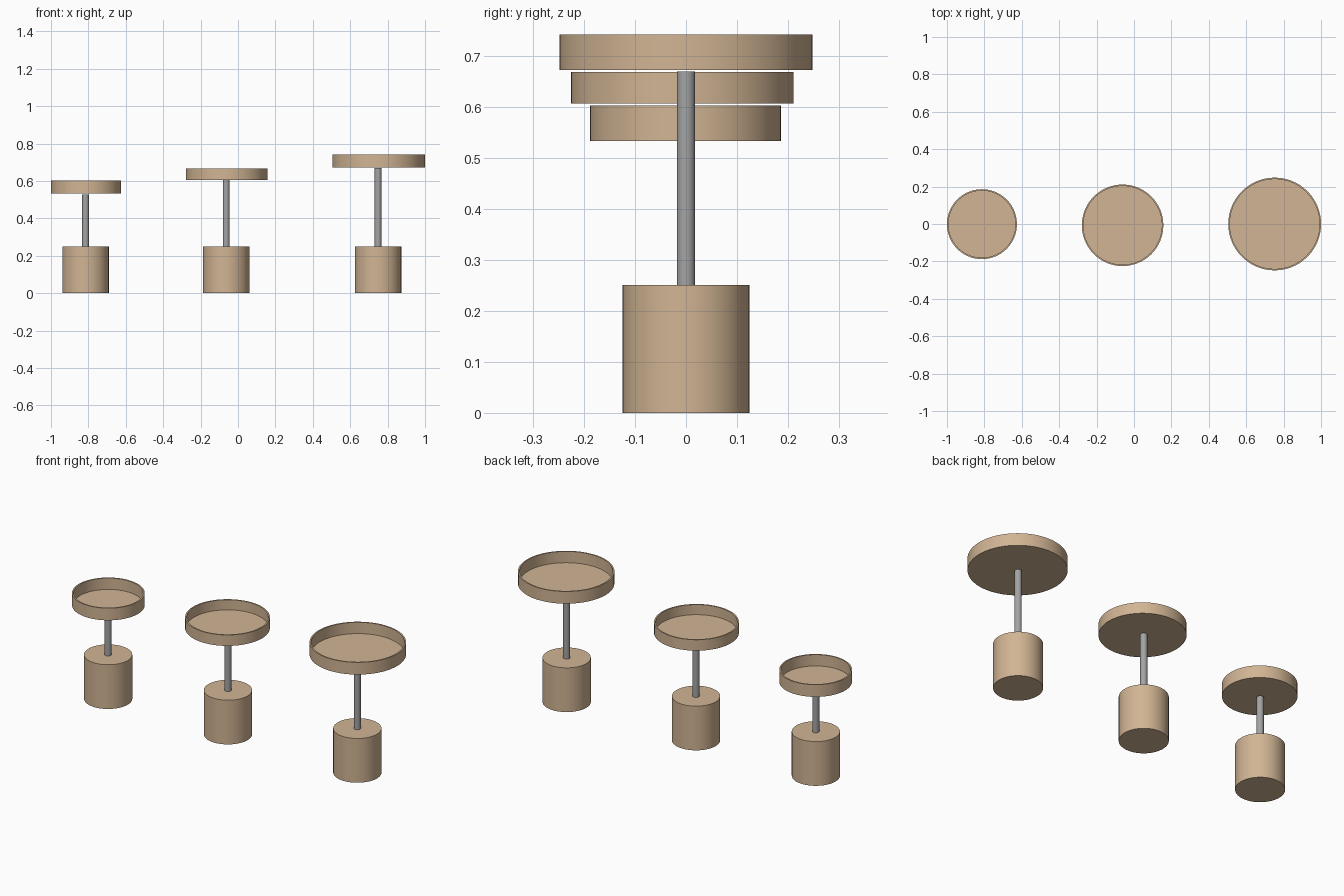
import bpy, math

if "Cube" in bpy.data.objects:
    bpy.data.objects.remove(bpy.data.objects["Cube"])

SIDES = 64


def material(name, color):
    m = bpy.data.materials.new(name)
    m.diffuse_color = (*color, 1)
    m.use_nodes = True
    m.node_tree.nodes["Principled BSDF"].inputs["Base Color"].default_value = m.diffuse_color
    return m


tan = material("tan", (0.64, 0.46, 0.295))
grey = material("grey", (0.37, 0.37, 0.37))


def lathe(name, profile, x, y, mat, sides=SIDES):
    """Revolve a (radius, z) profile around a vertical axis; ends are capped."""
    verts = [(r * math.cos(2 * math.pi * i / sides), r * math.sin(2 * math.pi * i / sides), z)
             for r, z in profile for i in range(sides)]
    faces = [tuple(reversed(range(sides)))]
    for k in range(len(profile) - 1):
        a, b = k * sides, (k + 1) * sides
        for i in range(sides):
            j = (i + 1) % sides
            faces.append((a + i, a + j, b + j, b + i))
    last = (len(profile) - 1) * sides
    faces.append(tuple(range(last, last + sides)))
    mesh = bpy.data.meshes.new(name)
    mesh.from_pydata(verts, [], faces)
    mesh.materials.append(mat)
    obj = bpy.data.objects.new(name, mesh)
    obj.location = (x, y, 0)
    bpy.context.collection.objects.link(obj)
    bpy.ops.object.select_all(action='DESELECT')
    obj.select_set(True)
    bpy.context.view_layer.objects.active = obj
    bpy.ops.object.shade_smooth_by_angle(angle=math.radians(30))
    return obj


# size, base x, tray x, tray y, tray radius, tray bottom, tray top, rod top
STANDS = [
    ("small", -0.815, -0.813, -0.001, 0.187, 0.533, 0.602, 0.527),
    ("medium", -0.063, -0.061, -0.007, 0.218, 0.606, 0.668, 0.606),
    ("large", 0.749, 0.752, 0.0, 0.248, 0.672, 0.741, 0.669),
]
WALL, FLOOR = 0.008, 0.005

for size, x, tx, ty, r, z0, z1, rod_top in STANDS:
    # Solid cylindrical base
    lathe(size + "_base", [(0.124, 0), (0.124, 0.251)], x, 0, tan)
    # Thin metal rod
    lathe(size + "_rod", [(0.018, 0.251), (0.018, rod_top)], x, 0, grey, 32)
    # Shallow open tray with a thin rim
    lathe(size + "_tray", [(r, z0), (r, z1), (r - WALL, z1), (r - WALL, z0 + FLOOR)], tx, ty, tan)
